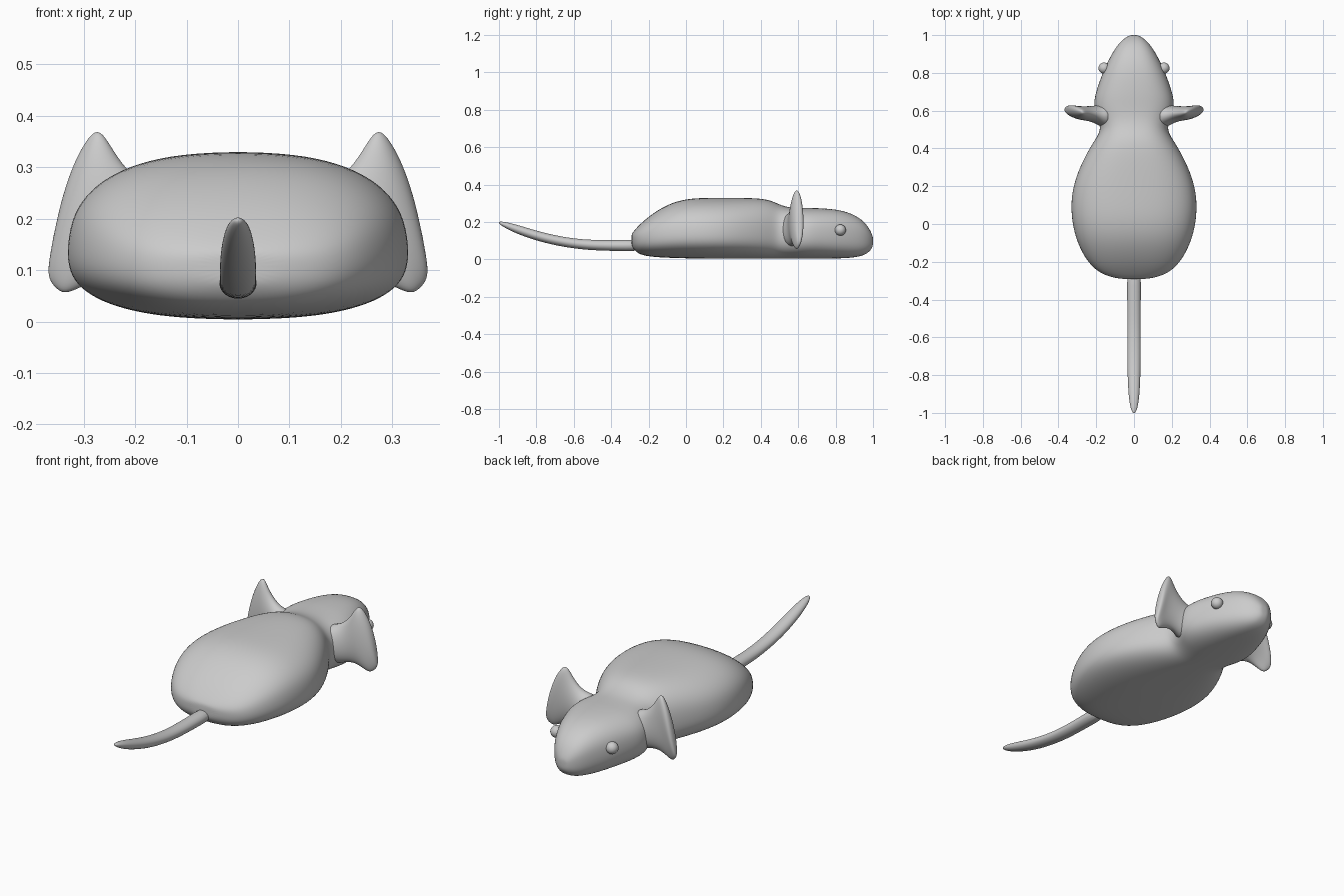
import bpy, bmesh
from math import cos, sin, pi
from mathutils import Vector


def spow(v, e):
    return (abs(v) ** e) * (1 if v >= 0 else -1)


def loft(name, rings):
    """Skin a list of closed rings, cap both ends, smooth."""
    bm = bmesh.new()
    rows = [[bm.verts.new(p) for p in r] for r in rings]
    n = len(rows[0])
    for a, b in zip(rows, rows[1:]):
        for i in range(n):
            j = (i + 1) % n
            bm.faces.new((a[i], a[j], b[j], b[i]))
    bm.faces.new(rows[0])
    bm.faces.new(rows[-1])
    bmesh.ops.recalc_face_normals(bm, faces=bm.faces)
    for f in bm.faces:
        f.smooth = True
    me = bpy.data.meshes.new(name)
    bm.to_mesh(me)
    bm.free()
    ob = bpy.data.objects.new(name, me)
    bpy.context.collection.objects.link(ob)
    sub = ob.modifiers.new("smooth", 'SUBSURF')
    sub.levels = sub.render_levels = 2
    return ob


def section(y, w, bottom, mid, top, n=24, power=2.5):
    """Rounded cross-section in the xz plane."""
    pts = []
    for i in range(n):
        t = 2 * pi * i / n
        s = spow(sin(t), 2 / power)
        h = top - mid if s > 0 else mid - bottom
        pts.append((w * spow(cos(t), 2 / power), y, mid + h * s))
    return pts


# Body and head: y, half width, bottom, widest height, top
body = [
    (-.292, .05, .08, .11, .13), (-.285, .11, .062, .11, .145),
    (-.26, .185, .03, .11, .175), (-.20, .25, .014, .115, .232),
    (-.10, .303, .008, .125, .297), (0, .329, .005, .13, .326),
    (.10, .337, .003, .13, .331), (.20, .325, .003, .13, .331),
    (.30, .290, .003, .13, .331), (.40, .238, .003, .13, .328),
    (.46, .198, .003, .13, .315), (.50, .178, .003, .13, .294),
    (.55, .188, .003, .13, .279), (.60, .212, .003, .13, .276),
    (.65, .213, .003, .13, .276), (.70, .203, .003, .13, .276),
    (.80, .168, .004, .125, .270), (.88, .130, .007, .12, .250),
    (.94, .094, .017, .115, .215), (.975, .062, .035, .11, .175),
    (.995, .032, .06, .10, .135), (1.0, .015, .08, .10, .115),
]
loft("body", [section(*s) for s in body])

# Tail: y, centre height, half width, half height
tail = [(-.24, .075, .038, .033), (-.35, .074, .037, .030), (-.50, .076, .036, .028),
        (-.60, .085, .036, .027), (-.70, .102, .036, .027), (-.80, .127, .035, .027),
        (-.90, .160, .030, .025), (-.96, .182, .022, .018), (-.99, .193, .013, .010),
        (-1.0, .197, .005, .004)]
loft("tail", [section(y, w, z - h, z, z + h, 16, 2) for y, z, w, h in tail])

# Ears: centre x, y, z, half length, half thickness
ear = [(.13, .57, .155, .10, .075), (.18, .575, .165, .095, .058),
       (.215, .582, .18, .10, .044), (.25, .585, .195, .118, .039),
       (.28, .587, .207, .148, .037), (.305, .592, .215, .170, .034),
       (.325, .598, .208, .150, .031), (.345, .604, .19, .115, .025),
       (.359, .606, .165, .06, .012)]
long_axis = Vector((-.196, 0, .98))
for side, label in ((1, "right"), (-1, "left")):
    rings = []
    for x, y, z, a, b in ear:
        ring = []
        for i in range(16):
            t = 2 * pi * i / 16
            p = Vector((x, y, z)) + long_axis * a * cos(t) + Vector((0, b * sin(t), 0))
            ring.append((side * p.x, p.y, p.z))
        rings.append(ring)
    loft(label + "_ear", rings)

    # Eye
    bpy.ops.mesh.primitive_uv_sphere_add(segments=20, ring_count=12, radius=.03,
                                         location=(side * .158, .825, .157))
    bpy.context.object.name = label + "_eye"
    bpy.ops.object.shade_smooth()
